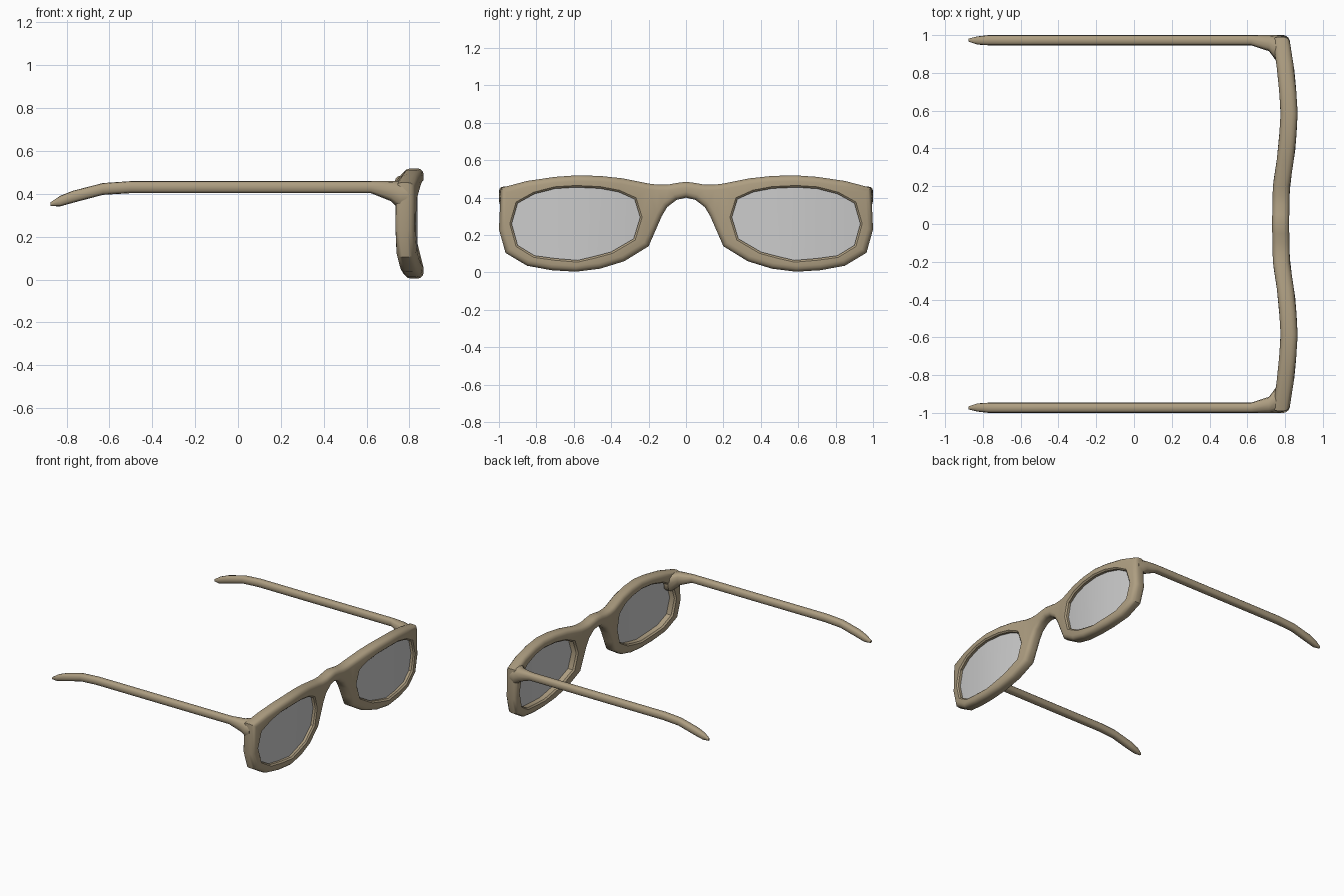
import bpy, bmesh, math

if "Cube" in bpy.data.objects:
    bpy.data.objects.remove(bpy.data.objects["Cube"])

# rim profile in (y, z): lens opening points and the matching outer edge points
INNER = [(.275, .392), (.36, .43), (.46, .449), (.59, .455), (.70, .448), (.81, .42), (.90, .37),
         (.932, .26), (.90, .145), (.81, .09), (.70, .075), (.58, .065), (.49, .086), (.40, .11),
         (.28, .18), (.245, .295)]
OUTER = [(.20, .475), (.34, .503), (.46, .516), (.585, .519), (.70, .511), (.85, .489), (.99, .452),
         (1.0, .23), (.965, .105), (.85, .036), (.72, .012), (.59, .004), (.46, .02), (.33, .06),
         (.20, .14), (.165, .22)]
# bridge edges, from the rim to the middle
BRIDGE_TOP = [OUTER[0], (.15, .469), (.10, .469), (.05, .478), (0, .485)]
BRIDGE_LOW = [OUTER[-1], (.13, .30), (.10, .35), (.05, .388), (0, .40)]
BOW = [.776, .78, .81, .822, .806, .775]   # x of the frame's middle at |y| = 0, .2, .4 ... 1
THICK = .09


def bow(y):
    t = min(abs(y), .9999) * 5
    i = int(t)
    return BOW[i] + (BOW[i + 1] - BOW[i]) * (t - i)


def finish(name, bm, mat=None, angle=40):
    bmesh.ops.recalc_face_normals(bm, faces=bm.faces)
    me = bpy.data.meshes.new(name)
    bm.to_mesh(me)
    bm.free()
    ob = bpy.data.objects.new(name, me)
    bpy.context.collection.objects.link(ob)
    if mat:
        me.materials.append(mat)
    bpy.ops.object.select_all(action='DESELECT')
    ob.select_set(True)
    bpy.context.view_layer.objects.active = ob
    bpy.ops.object.shade_smooth_by_angle(angle=math.radians(angle))
    return ob


def plate(polys, thick, shift=0):
    """Bowed plate from flat (y, z) polygons: front, back and side walls."""
    bm = bmesh.new()
    cache = {}

    def vert(p, side):
        key = (round(p[0], 4), round(p[1], 4), side)
        if key not in cache:
            cache[key] = bm.verts.new((bow(p[0]) + shift + side * thick / 2, p[0], p[1]))
        return cache[key]

    count = {}
    for poly in polys:
        for side in (1, -1):
            bm.faces.new([vert(p, side) for p in poly])
        for a, b in zip(poly, poly[1:] + poly[:1]):
            key = frozenset((a, b))
            count[key] = count.get(key, 0) + 1
    walls = []
    for key, n in count.items():
        if n == 1:
            a, b = tuple(key)
            bm.faces.new([vert(a, 1), vert(b, 1), vert(b, -1), vert(a, -1)])
            walls.append((vert(a, 1), vert(b, 1)))
            walls.append((vert(a, -1), vert(b, -1)))
    bmesh.ops.recalc_face_normals(bm, faces=bm.faces)
    return bm, [bm.edges.get(w) for w in walls]


def flip(poly):
    return [(-y if y else 0, z) for y, z in poly]


tan = bpy.data.materials.new("tan_frame")
tan.diffuse_color = (.42, .34, .22, 1)
tan.use_nodes = True
tan.node_tree.nodes["Principled BSDF"].inputs["Base Color"].default_value = tan.diffuse_color

# front frame: two rims and the bridge in one piece
n = len(INNER)
half = [[INNER[i], INNER[(i + 1) % n], OUTER[(i + 1) % n], OUTER[i]] for i in range(n)]
half += [[BRIDGE_TOP[i], BRIDGE_LOW[i], BRIDGE_LOW[i + 1], BRIDGE_TOP[i + 1]] for i in range(4)]
bm, rim_edges = plate(half + [flip(p) for p in half], THICK)
opening = {(round(y, 3), round(z, 3)) for y, z in INNER}


def is_inner(e):
    return all((round(abs(v.co.y), 3), round(v.co.z, 3)) in opening for v in e.verts)


inner_edges = [e for e in rim_edges if is_inner(e)]
outer_edges = [e for e in rim_edges if not is_inner(e)]
bmesh.ops.bevel(bm, geom=outer_edges, offset=.03, offset_type='OFFSET', segments=3,
                profile=.5, affect='EDGES', clamp_overlap=False)
inner_edges = [e for e in inner_edges if e.is_valid]
bmesh.ops.bevel(bm, geom=inner_edges, offset=.01, offset_type='OFFSET', segments=1,
                profile=.5, affect='EDGES', clamp_overlap=False)
finish("front_frame", bm, tan)

# lenses: thin bowed panes, strips between upper and lower edge points
top, low = INNER[:7], INNER[14:7:-1]
pane = [[top[i], top[i + 1], low[i + 1], low[i]] for i in range(6)]
pane += [[INNER[15], top[0], low[0]], [INNER[7], low[6], top[6]]]
for name, polys in (("left_lens", pane), ("right_lens", [flip(p) for p in pane])):
    bm, _ = plate(polys, .012, .01)
    finish(name, bm)

# temple arms: loft of rounded sections (x, y inner, y outer, z low, z high)
SECTIONS = [(-.875, .965, .982, .343, .36), (-.83, .95, .993, .341, .39), (-.77, .946, 1, .358, .414),
            (-.63, .946, 1, .395, .45), (-.50, .946, 1, .403, .459), (.62, .946, 1, .403, .459),
            (.715, .915, 1, .365, .459), (.755, .86, 1, .325, .459), (.79, .86, .995, .325, .455)]
SIDES = 12


def soft(v):
    return math.copysign(abs(v) ** .75, v)


for name, s in (("left_arm", 1), ("right_arm", -1)):
    bm = bmesh.new()
    rings = []
    for x, y0, y1, z0, z1 in SECTIONS:
        ring = []
        for k in range(SIDES):
            a = 2 * math.pi * k / SIDES
            y = (y0 + y1) / 2 + (y1 - y0) / 2 * soft(math.cos(a))
            z = (z0 + z1) / 2 + (z1 - z0) / 2 * soft(math.sin(a))
            ring.append(bm.verts.new((x, s * y, z)))
        rings.append(ring)
    for r0, r1 in zip(rings, rings[1:]):
        for k in range(SIDES):
            j = (k + 1) % SIDES
            bm.faces.new([r0[k], r0[j], r1[j], r1[k]])
    bm.faces.new(rings[0])
    bm.faces.new(rings[-1])
    finish(name, bm, tan, 50)
